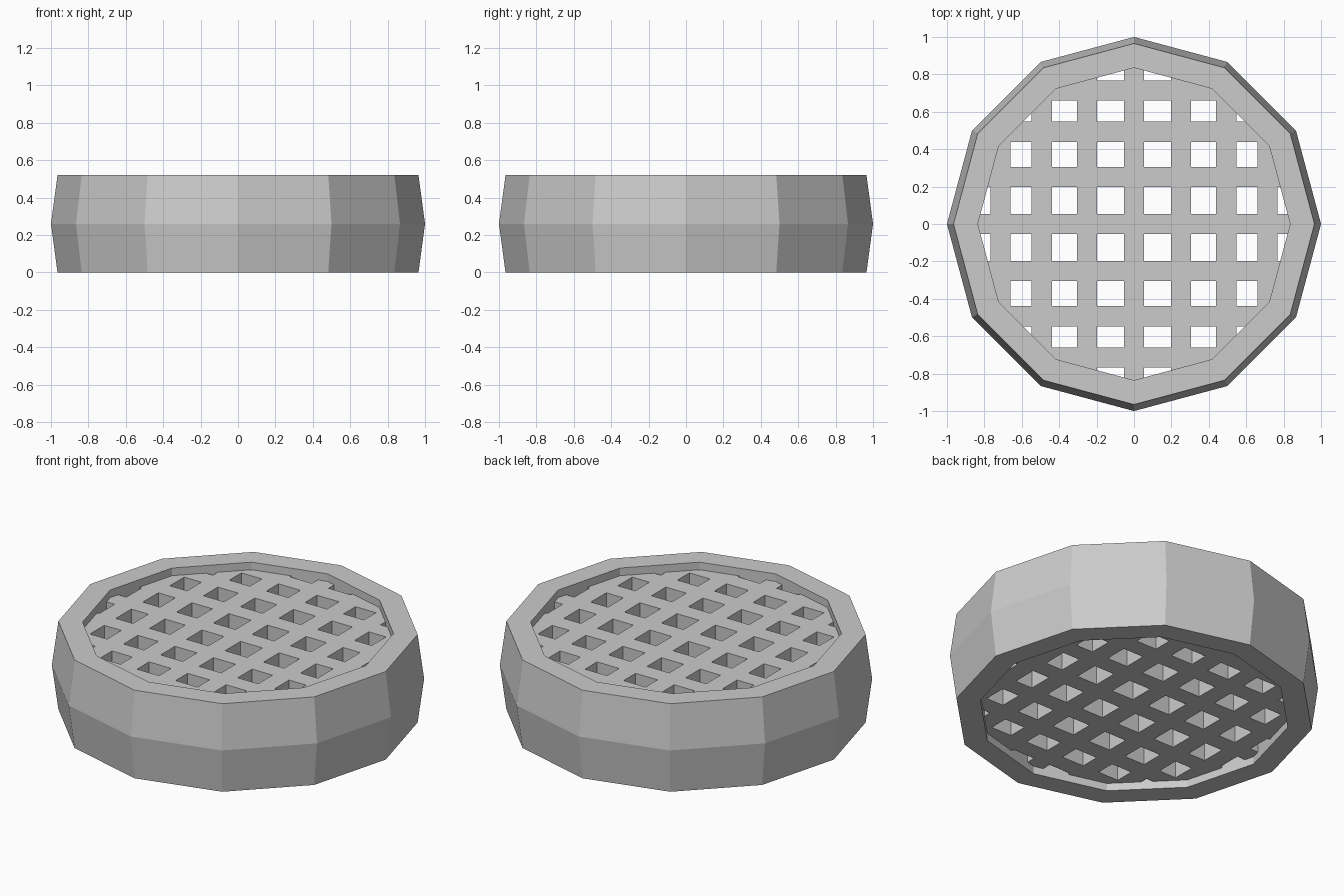
import bpy
import bmesh
from math import cos, sin, pi
from mathutils import Vector

SIDES = 12
HEIGHT = 0.52
INNER = 0.835
RECESS = 0.045
BAR_HALF = 0.054
BAR_OFFSETS = [0, 0.252, 0.4935, 0.7135]   # spacing tightens towards the rim

cube = bpy.data.objects.get("Cube")
if cube:
    bpy.data.objects.remove(cube, do_unlink=True)

grey = bpy.data.materials.new("light grey")
grey.use_nodes = True
grey.diffuse_color = (0.6, 0.6, 0.6, 1)
grey.node_tree.nodes["Principled BSDF"].inputs["Base Color"].default_value = (0.6, 0.6, 0.6, 1)


def finish(bm, name):
    bmesh.ops.recalc_face_normals(bm, faces=bm.faces[:])
    mesh = bpy.data.meshes.new(name)
    bm.to_mesh(mesh)
    bm.free()
    mesh.materials.append(grey)
    obj = bpy.data.objects.new(name, mesh)
    bpy.context.collection.objects.link(obj)
    return obj


def polygon(radius, z):
    angles = [2 * pi * i / SIDES for i in range(SIDES)]
    return [Vector((radius * cos(a), radius * sin(a), z)) for a in angles]


# Rim: a closed profile swept around twelve sides
bm = bmesh.new()
profile = [(0.965, 0), (1, HEIGHT / 2), (0.965, HEIGHT), (INNER, HEIGHT), (INNER, 0)]
rings = [[bm.verts.new(p) for p in polygon(r, z)] for r, z in profile]
for k, ring in enumerate(rings):
    above = rings[(k + 1) % len(rings)]
    for i in range(SIDES):
        j = (i + 1) % SIDES
        bm.faces.new((ring[i], ring[j], above[j], above[i]))
finish(bm, "rim")

# Grate: a disc sliced along the bar edges, holes removed, then thickened
bm = bmesh.new()
bm.faces.new([bm.verts.new(p) for p in polygon(INNER + 0.015, RECESS)])
centres = sorted({s * c for c in BAR_OFFSETS for s in (-1, 1)})
for axis in (Vector((1, 0, 0)), Vector((0, 1, 0))):
    for c in centres:
        for edge in (c - BAR_HALF, c + BAR_HALF):
            bmesh.ops.bisect_plane(bm, geom=bm.verts[:] + bm.edges[:] + bm.faces[:],
                                   plane_co=axis * edge, plane_no=axis)


def on_bar(value):
    return any(abs(value - c) < BAR_HALF for c in centres)


holes = []
for face in bm.faces:
    mid = face.calc_center_median()
    if not (on_bar(mid.x) or on_bar(mid.y)):
        holes.append(face)
bmesh.ops.delete(bm, geom=holes, context='FACES')
bottom = bm.faces[:]
result = bmesh.ops.extrude_face_region(bm, geom=bottom, use_keep_orig=True)
top = [v for v in result["geom"] if isinstance(v, bmesh.types.BMVert)]
bmesh.ops.translate(bm, verts=top, vec=(0, 0, HEIGHT - 2 * RECESS))
finish(bm, "grate")
